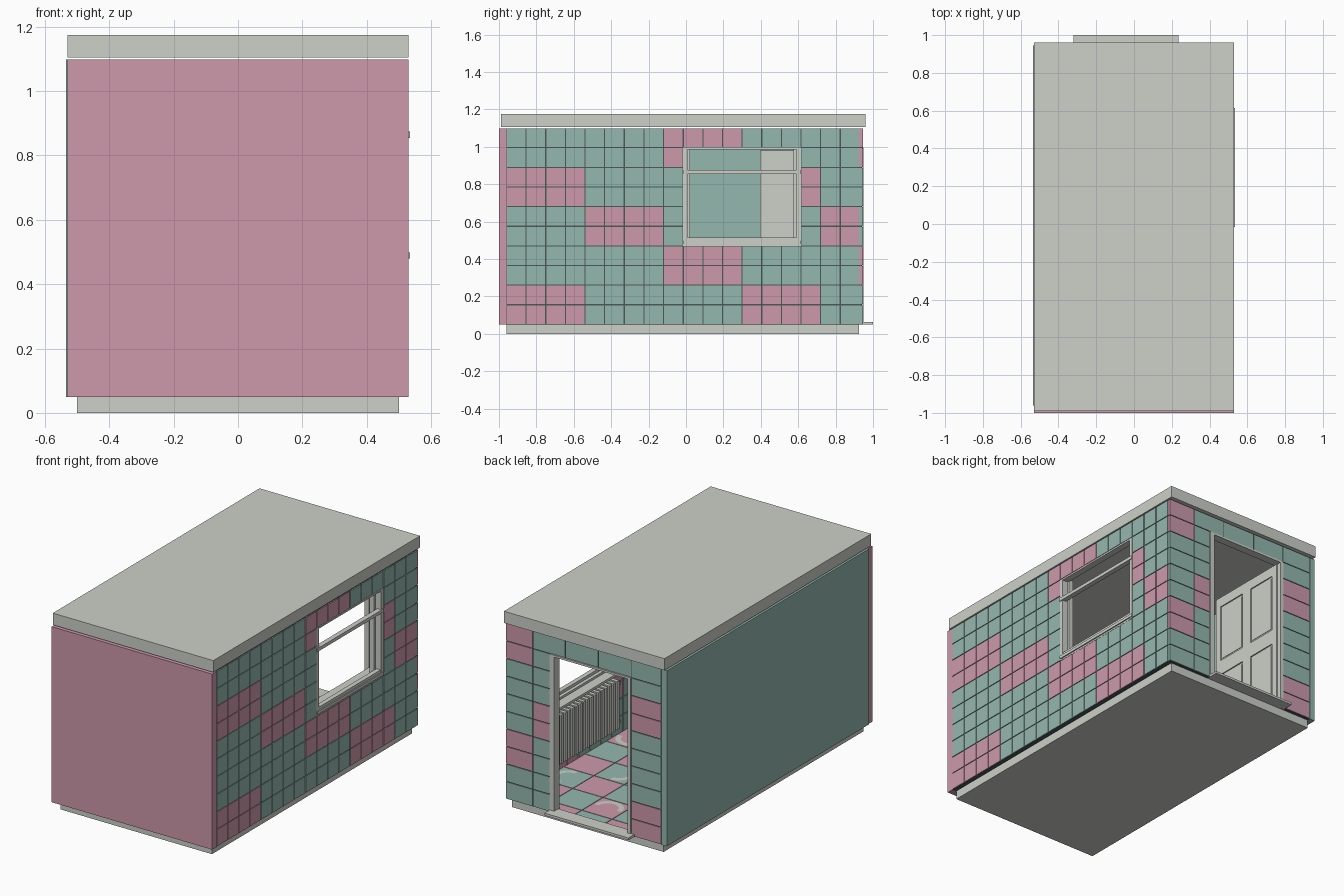
import bpy, bmesh, math

if "Cube" in bpy.data.objects:
    bpy.data.objects.remove(bpy.data.objects["Cube"], do_unlink=True)


def material(name, rgb):
    m = bpy.data.materials.new(name)
    m.use_nodes = True
    m.diffuse_color = (*rgb, 1)
    m.node_tree.nodes["Principled BSDF"].inputs["Base Color"].default_value = (*rgb, 1)
    return m


PINK, TEAL, GREY, GROUT = range(4)
MATS = [material("pink", (0.61, 0.32, 0.41)),
        material("teal", (0.30, 0.48, 0.43)),
        material("pale grey", (0.61, 0.63, 0.58)),
        material("dark grout", (0.07, 0.10, 0.095))]


def finish(name, bm):
    mesh = bpy.data.meshes.new(name)
    bm.to_mesh(mesh)
    bm.free()
    for m in MATS:
        mesh.materials.append(m)
    ob = bpy.data.objects.new(name, mesh)
    bpy.context.collection.objects.link(ob)
    return ob


def add_box(bm, x, y, z, mat):
    """x, y, z are (low, high) pairs."""
    verts = bmesh.ops.create_cube(bm, size=1)["verts"]
    for v in verts:
        for i, (lo, hi) in enumerate((x, y, z)):
            v.co[i] = lo if v.co[i] < 0 else hi
    for f in {f for v in verts for f in v.link_faces}:
        f.material_index = mat


def boxes(name, parts, mat=GREY):
    bm = bmesh.new()
    for p in parts:
        add_box(bm, *p[:3], p[3] if len(p) > 3 else mat)
    return finish(name, bm)


T = 0.105                    # tile pitch
BOT, TOP = 0.05, 1.098       # wall heights
Y0, Y1 = -0.96, 0.925        # side wall ends
GAP = 0.003


def row(r):
    return (BOT + r * T + GAP, min(BOT + (r + 1) * T - GAP, TOP))


# Slabs and plain walls
boxes("base_slab", [((-0.5, 0.5), (Y0, Y1), (0, BOT))])
boxes("roof_slab", [((-0.53, 0.53), (-0.99, 0.96), (1.105, 1.175))])
boxes("front_wall", [((-0.53, 0.53), (-1.0, Y0), (BOT, TOP))], PINK)
boxes("plain_side_wall", [((-0.535, -0.5), (Y0, 0.945), (BOT, TOP))], TEAL)

# Tiled side wall with window opening
WY = (Y0 + 9 * T, Y0 + 15 * T)
WZ = (BOT + 4 * T, BOT + 9 * T)
core = (0.504, 0.526)
side = [(core, (Y0, WY[0]), (BOT, TOP), GROUT),
        (core, (WY[1], Y1), (BOT, TOP), GROUT),
        (core, WY, (BOT, WZ[0]), GROUT),
        (core, WY, (WZ[1], TOP), GROUT)]
pink_blocks = {(0, 0), (0, 3), (1, 2), (2, 1), (2, 4), (3, 0), (3, 3), (4, 2)}
for c in range(18):
    for r in range(10):
        if 9 <= c < 15 and 4 <= r < 9:
            continue
        mat = PINK if (r // 2, c // 4) in pink_blocks else TEAL
        side.append(((0.5, 0.53), (Y0 + c * T + GAP, min(Y0 + (c + 1) * T - GAP, Y1)),
                     row(r), mat))
boxes("tiled_side_wall", side)

# Tiled back wall with doorway
DX = (-0.3, 0.235)
DZ = BOT + 9 * T
core = (0.916, 0.941)
back = [((-0.5, DX[0]), core, (BOT, TOP), GROUT),
        ((DX[1], 0.525), core, (BOT, TOP), GROUT),
        (DX, core, (DZ, TOP), GROUT)]
edges = [0.53, 0.35, 0.133, -0.085, -0.3, -0.5]
back_pink = {(4, 0), (2, 1), (1, 0), (3, 4), (0, 4)}
for c, (hi, lo) in enumerate(zip(edges, edges[1:])):
    for r in range(10):
        if r < 9:
            if c in (2, 3):
                continue
            lo = max(lo, DX[1]) if c == 1 else lo
        else:
            lo = edges[c + 1]
        mat = PINK if (r // 2, c) in back_pink else TEAL
        back.append(((lo + GAP, hi - GAP), (0.912, 0.945), row(r), mat))
boxes("tiled_back_wall", back)

# Checkered floor with pale arcs
S = 0.2
floor = [((-0.5, 0.5), (Y0, 0.912), (BOT, BOT + 0.003), GROUT)]
for i in range(5):
    for j in range(10):
        y = Y0 + j * S
        floor.append(((-0.5 + i * S + 0.002, -0.5 + (i + 1) * S - 0.002),
                      (y + 0.002, min(y + S - 0.002, 0.912)),
                      (BOT, BOT + 0.006), (i + j) % 2))
boxes("floor_tiles", floor)

bm = bmesh.new()
for i in range(5):
    for j in range(9):
        if (i + 2 * j) % 3:
            continue
        cx, cy = -0.4 + i * S, Y0 + 0.1 + j * S
        start = (i + j) * math.pi / 2
        ring = []
        for k in range(9):
            a = start + k / 8 * math.pi
            ring.append([bm.verts.new((cx + q * math.cos(a), cy + q * math.sin(a), BOT + 0.008))
                         for q in (0.06, 0.09)])
        for (a, b), (c, d) in zip(ring, ring[1:]):
            bm.faces.new((a, b, d, c)).material_index = GREY
finish("floor_arcs", bm)

# Window frame, transom and sills
ya, yb = WY
za, zb = WZ
boxes("window_frame", [
    ((0.49, 0.53), (ya, ya + 0.022), WZ),
    ((0.49, 0.53), (yb - 0.024, yb), WZ),
    ((0.465, 0.495), (ya + 0.022, ya + 0.036), WZ),
    ((0.465, 0.495), (yb - 0.04, yb - 0.024), WZ),
    ((0.49, 0.53), WY, (zb - 0.01, zb)),
    ((0.505, 0.535), WY, (0.855, 0.875)),
    ((0.48, 0.535), WY, (za + 0.01, za + 0.028)),
    ((0.5, 0.528), WY, (za, za + 0.045)),
    ((0.42, 0.5), (ya - 0.02, yb + 0.02), (za, za + 0.015)),
])

# Door frame and threshold
boxes("door_frame", [
    ((DX[1] - 0.03, DX[1]), (0.9, 0.95), (BOT, DZ)),
    ((DX[0], DX[0] + 0.02), (0.9, 0.95), (BOT, DZ)),
    (DX, (0.9, 0.95), (DZ - 0.012, DZ)),
])
boxes("threshold", [((-0.32, 0.235), (0.912, 1.0), (BOT, BOT + 0.014))])

# Open door: thin core with stiles, rails and raised panels
full, thin, panel = (-0.302, -0.272), (-0.295, -0.279), (-0.298, -0.276)
dy, dz = (0.395, 0.925), (0.062, 0.98)
panel_y = [(0.432, 0.625), (0.695, 0.885)]
panel_z = [(0.14, 0.48), (0.57, 0.92)]
door = [(thin, dy, dz)]
for s in ((dy[0], panel_y[0][0]), (panel_y[0][1], panel_y[1][0]), (panel_y[1][1], dy[1])):
    door.append((full, s, dz))
for py in panel_y:
    for s in ((dz[0], panel_z[0][0]), (panel_z[0][1], panel_z[1][0]), (panel_z[1][1], dz[1])):
        door.append((full, py, s))
    for pz in panel_z:
        door.append((panel, (py[0] + 0.012, py[1] - 0.012), (pz[0] + 0.012, pz[1] - 0.012)))
boxes("open_door", door)

# Radiator under the window
fins = [((0.44, 0.49), (k * 0.035, k * 0.035 + 0.022), (0.13, 0.42)) for k in range(18)]
pipes = [((0.455, 0.475), (-0.03, 0.64), z) for z in ((0.15, 0.17), (0.38, 0.4))]
brackets = [((0.47, 0.5), (y, y + 0.02), (0.38, 0.4)) for y in (0.1, 0.5)]
boxes("radiator", fins + pipes + brackets)
